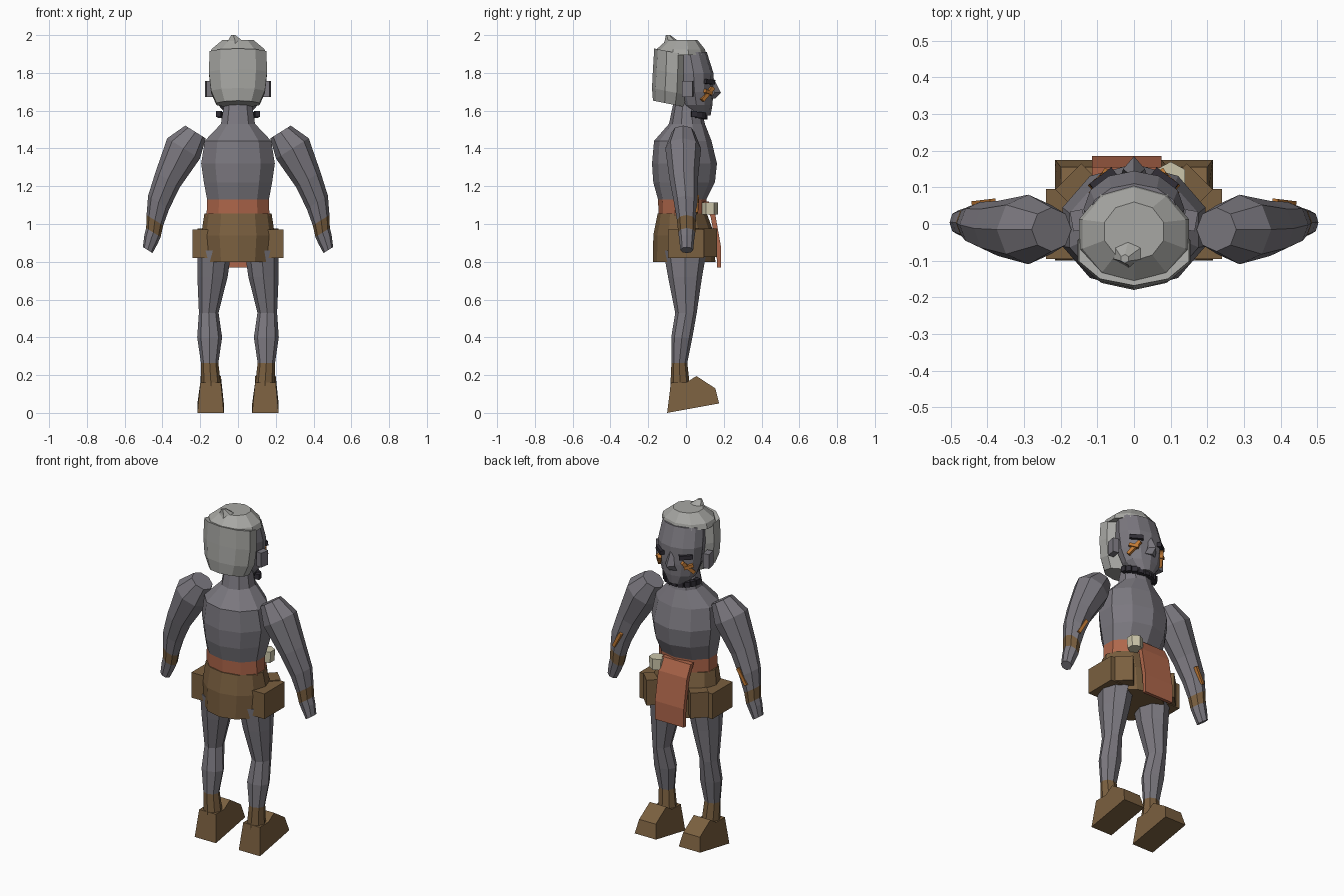
import bpy, bmesh
from math import sin, cos, pi, radians
from mathutils import Vector, Matrix

cube = bpy.data.objects.get("Cube")
if cube:
    bpy.data.objects.remove(cube)


def material(name, rgb):
    m = bpy.data.materials.new(name)
    m.use_nodes = True
    m.diffuse_color = (*rgb, 1)
    m.node_tree.nodes["Principled BSDF"].inputs["Base Color"].default_value = (*rgb, 1)
    return m


SKIN = material("grey skin", (.20, .19, .215))
HAIR = material("pale grey hair", (.39, .39, .37))
LEATHER = material("brown leather", (.195, .115, .05))
CLOTH = material("rust cloth", (.43, .135, .07))
PAINT = material("orange paint", (.52, .19, .035))
CREAM = material("cream pouch", (.6, .56, .4))
DARK = material("dark beads", (.03, .027, .036))


def finish(name, bm, mats):
    bmesh.ops.recalc_face_normals(bm, faces=bm.faces)
    mesh = bpy.data.meshes.new(name)
    bm.to_mesh(mesh)
    bm.free()
    for m in mats:
        mesh.materials.append(m)
    ob = bpy.data.objects.new(name, mesh)
    bpy.context.collection.objects.link(ob)
    return ob


def loft(name, rings, mats, sides=8, bands=None, side=1, roll=0, pitch=0):
    """Skin rings (x, y, z, rx, ry); roll tips rings sideways, pitch along y."""
    bm = bmesh.new()
    loops = []
    for x, y, z, rx, ry in rings:
        loop = []
        for i in range(sides):
            a = 2 * pi * i / sides + pi / 2
            u, v = rx * cos(a), ry * sin(a)
            p = (side * (x + u * cos(roll)), y + v, z + u * sin(roll) + v * pitch)
            loop.append(bm.verts.new(p))
        loops.append(loop)
    for k in range(len(loops) - 1):
        for i in range(sides):
            j = (i + 1) % sides
            f = bm.faces.new((loops[k][i], loops[k][j], loops[k + 1][j], loops[k + 1][i]))
            f.material_index = bands[k] if bands else 0
    for k, band in ((0, 0), (-1, -1)):
        cap = bm.faces.new(loops[k])
        cap.material_index = bands[band] if bands else 0
    return finish(name, bm, mats)


def prism(name, outline, x0, x1, mat, side=1, taper=1):
    """Extrude a (y, z) outline across x."""
    bm = bmesh.new()
    mid = (x0 + x1) / 2
    a = [bm.verts.new((side * x0, y, z)) for y, z in outline]
    b = [bm.verts.new((side * x1, y, z)) for y, z in outline]
    n = len(outline)
    for i in range(n):
        bm.faces.new((a[i], a[(i + 1) % n], b[(i + 1) % n], b[i]))
    bm.faces.new(a)
    bm.faces.new(b)
    for v in bm.verts:  # narrow the upper part
        if v.co.z > .12:
            v.co.x = side * mid + (v.co.x - side * mid) * taper
    return finish(name, bm, [mat])


def box(name, loc, size, mat, turn=0):
    bm = bmesh.new()
    m = Matrix.Translation(loc) @ Matrix.Rotation(turn, 4, 'Z') @ Matrix.Diagonal((*size, 1))
    bmesh.ops.create_cube(bm, size=1, matrix=m)
    return finish(name, bm, [mat])


def bar(name, p, q, thick, mat):
    p, q = Vector(p), Vector(q)
    bm = bmesh.new()
    rot = (q - p).to_track_quat('Z', 'Y').to_matrix().to_4x4()
    m = Matrix.Translation((p + q) / 2) @ rot @ Matrix.Diagonal((thick, thick, (q - p).length, 1))
    bmesh.ops.create_cube(bm, size=1, matrix=m)
    return finish(name, bm, [mat])


# Torso with neck and cloth waistband
loft("torso", [
    (0, -.02, 1.04, .175, .125), (0, -.02, 1.13, .172, .128),
    (0, -.01, 1.22, .19, .163), (0, -.008, 1.32, .205, .172),
    (0, -.017, 1.44, .185, .152), (0, .005, 1.53, .095, .095),
    (0, .005, 1.65, .075, .07)], [SKIN, CLOTH], sides=10,
    bands=[1, 0, 0, 0, 0, 0])

# Leather skirt
loft("skirt", [
    (0, -.01, .80, .18, .165), (0, -.01, .94, .195, .163),
    (0, -.02, 1.055, .178, .13)], [LEATHER], sides=12)

# Head, nose and hair
loft("head", [
    (0, .07, 1.575, .055, .06), (0, .055, 1.63, .105, .085),
    (0, .045, 1.70, .128, .10), (0, .04, 1.80, .138, .105),
    (0, .02, 1.91, .125, .09)], [SKIN], sides=12)
loft("nose", [(0, .135, 1.665, .035, .02), (0, .15, 1.695, .03, .035),
              (0, .135, 1.77, .012, .012)], [SKIN], sides=4)
loft("hair_back", [
    (0, -.085, 1.635, .12, .09), (0, -.08, 1.70, .15, .1),
    (0, -.075, 1.80, .162, .1), (0, -.072, 1.91, .158, .096)],
    [HAIR], sides=10, pitch=-.2)
loft("hair_crown", [
    (0, -.03, 1.895, .158, .138), (0, -.028, 1.925, .148, .128),
    (0, -.02, 1.975, .085, .08)], [HAIR], sides=10)
loft("hair_tuft", [
    (-.015, -.075, 1.94, .06, .05), (-.015, -.078, 1.97, .045, .035),
    (-.025, -.095, 2.0, .012, .012)], [HAIR], sides=6)

# Beaded beard line round the jaw
for i in range(9):
    a = radians(-80 + 20 * i)
    box("jaw_bead", (.103 * sin(a), .03 + .072 * cos(a), 1.585 - .015 * cos(a)),
        (.03, .026, .032), DARK, -a)

# Front cloth panel and hip pouch
prism("cloth_panel", [(.09, 1.12), (.12, 1.12), (.155, 1.05), (.185, .88), (.185, .77),
                      (.165, .77), (.16, .88), (.13, 1.04)], -.125, .085, CLOTH, taper=.9)
loft("belt_pouch", [(.1, .128, 1.05, .042, .042), (.1, .128, 1.115, .045, .042)],
     [CREAM], sides=6)

for s, tag in ((1, "left"), (-1, "right")):
    # Arm with leather wristband
    loft(tag + "_arm", [
        (.225, -.015, 1.487, .064, .06), (.288, -.015, 1.40, .102, .095),
        (.372, -.012, 1.235, .076, .075), (.42, -.002, 1.115, .066, .062),
        (.44, .002, 1.02, .052, .05), (.448, .004, .955, .045, .045),
        (.46, .004, .92, .042, .04), (.478, .004, .862, .03, .034)],
        [SKIN, LEATHER], bands=[0, 0, 0, 0, 1, 0, 0], side=s, roll=radians(32))
    bar(tag + "_arm_paint", (s * .385, .06, 1.15), (s * .435, .054, 1.06), .018, PAINT)

    # Leg and boot shaft
    loft(tag + "_leg", [
        (.14, -.03, .10, .055, .055), (.15, -.035, .265, .046, .042),
        (.15, -.022, .40, .066, .056), (.155, 0, .53, .052, .057),
        (.135, -.005, .72, .08, .09), (.125, -.005, .86, .09, .115)],
        [SKIN, LEATHER], bands=[1, 0, 0, 0, 0], side=s)
    prism(tag + "_boot", [(-.1, 0), (.175, .05), (.155, .13), (.055, .195), (0, .16),
                          (-.08, .16)], .075, .215, LEATHER, side=s, taper=.78)

    # Hip flaps
    box(tag + "_hip_flap", (s * .2, 0, .895), (.08, .19, .15), LEATHER)
    box(tag + "_front_flap", (s * .155, .105, .9), (.1, .07, .15), LEATHER, s * radians(-45))

    # Ear, brow and cheek paint
    box(tag + "_ear", (s * .153, .01, 1.715), (.035, .055, .085), SKIN, s * radians(-10))
    bar(tag + "_brow", (s * .115, .1, 1.755), (s * .055, .145, 1.75), .024, DARK)
    bar(tag + "_cheek_paint", (s * .112, .085, 1.655), (s * .075, .142, 1.722), .02, PAINT)
    bar(tag + "_eye_paint", (s * .118, .1, 1.705), (s * .08, .135, 1.69), .018, PAINT)
